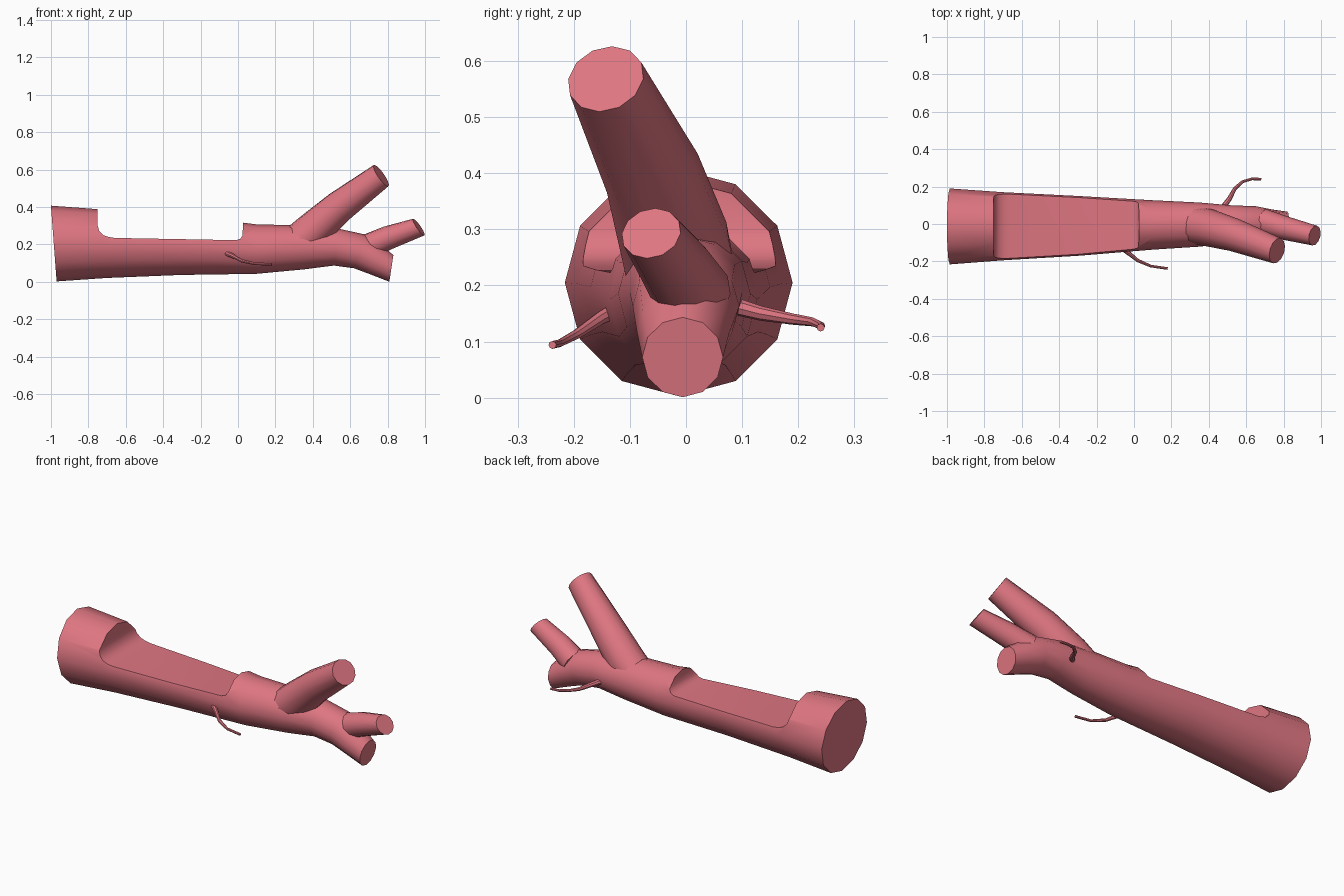
import bpy, bmesh, math
from mathutils import Vector

if "Cube" in bpy.data.objects:
    bpy.data.objects.remove(bpy.data.objects["Cube"])

bark = bpy.data.materials.new("bark")
bark.diffuse_color = (0.73, 0.18, 0.22, 1)
bark.use_nodes = True
bark.node_tree.nodes["Principled BSDF"].inputs["Base Color"].default_value = bark.diffuse_color


def make(name, bm):
    bmesh.ops.recalc_face_normals(bm, faces=bm.faces)
    me = bpy.data.meshes.new(name)
    bm.to_mesh(me)
    bm.free()
    ob = bpy.data.objects.new(name, me)
    bpy.context.collection.objects.link(ob)
    me.materials.append(bark)
    return ob


def smooth(ob):
    bpy.ops.object.select_all(action='DESELECT')
    ob.select_set(True)
    bpy.context.view_layer.objects.active = ob
    bpy.ops.object.shade_smooth_by_angle(angle=math.radians(40))


def limb(name, stations, sides=12, first=None, last=None):
    """Capped tube through (x, y, z, radius) stations."""
    bm = bmesh.new()
    pts = [Vector(s[:3]) for s in stations]
    rings = []
    for i, p in enumerate(pts):
        t = pts[min(i + 1, len(pts) - 1)] - pts[max(i - 1, 0)]
        if i == 0 and first:
            t = Vector(first)
        if i == len(pts) - 1 and last:
            t = Vector(last)
        t.normalize()
        side = Vector((0, 0, 1)).cross(t).normalized()
        up = t.cross(side)
        rings.append([bm.verts.new(p + stations[i][3] * (
            side * math.cos(math.tau * k / sides) + up * math.sin(math.tau * k / sides)))
            for k in range(sides)])
    for a, b in zip(rings, rings[1:]):
        for k in range(sides):
            n = (k + 1) % sides
            bm.faces.new((a[k], a[n], b[n], b[k]))
    bm.faces.new(rings[0])
    bm.faces.new(rings[-1])
    return make(name, bm)


# Fallen trunk
trunk = limb("trunk", [
    (-0.985, -0.013, 0.205, 0.203), (-0.70, -0.012, 0.203, 0.182),
    (-0.30, -0.01, 0.197, 0.160), (0.10, -0.005, 0.175, 0.132),
    (0.35, -0.003, 0.185, 0.118), (0.52, 0.0, 0.187, 0.100),
    (0.65, 0.0, 0.163, 0.095), (0.74, -0.005, 0.115, 0.082), (0.82, -0.006, 0.072, 0.072)],
    first=(1, 0, 0.075), last=(1, 0, -0.15))

# Seat notch cut out of the top
profile = [(-0.75, 0.6), (-0.75, 0.30), (-0.742, 0.272), (-0.72, 0.25), (-0.69, 0.24),
           (-0.66, 0.235), (-0.01, 0.223), (0.012, 0.23), (0.025, 0.25), (0.03, 0.6)]
bm = bmesh.new()
face = bm.faces.new([bm.verts.new((x, -0.4, z)) for x, z in profile])
ext = bmesh.ops.extrude_face_region(bm, geom=[face])
bmesh.ops.translate(bm, vec=(0, 0.8, 0),
                    verts=[v for v in ext["geom"] if isinstance(v, bmesh.types.BMVert)])
cutter = make("notch_cutter", bm)
cutter.hide_render = True
mod = trunk.modifiers.new("notch", 'BOOLEAN')
mod.operation = 'DIFFERENCE'
mod.solver = 'EXACT'
mod.object = cutter
bpy.context.view_layer.objects.active = trunk
bpy.ops.object.modifier_apply(modifier=mod.name)
bpy.data.objects.remove(cutter)
smooth(trunk)

# Two broken branches
smooth(limb("large_branch", [
    (0.31, -0.005, 0.20, 0.100), (0.40, -0.02, 0.275, 0.100),
    (0.54, -0.06, 0.40, 0.088), (0.765, -0.143, 0.568, 0.070)], last=(0.82, -0.25, 0.57)))
smooth(limb("small_branch", [
    (0.69, 0.012, 0.185, 0.070), (0.80, -0.02, 0.235, 0.064),
    (0.966, -0.062, 0.293, 0.054)], last=(0.8, -0.2, 0.56)))

# Two thin twigs
twigs = {
    "front_twig": [(-0.09, -0.11, 0.165, 0.016), (-0.03, -0.155, 0.14, 0.012),
                   (0.02, -0.195, 0.113, 0.009), (0.09, -0.225, 0.097, 0.007),
                   (0.18, -0.238, 0.094, 0.007)],
    "back_twig": [(0.47, 0.08, 0.165, 0.016), (0.51, 0.135, 0.15, 0.013),
                  (0.54, 0.19, 0.14, 0.010), (0.58, 0.226, 0.135, 0.008),
                  (0.63, 0.241, 0.128, 0.007), (0.68, 0.24, 0.125, 0.007)]}
for name, stations in twigs.items():
    smooth(limb(name, stations, sides=8))
